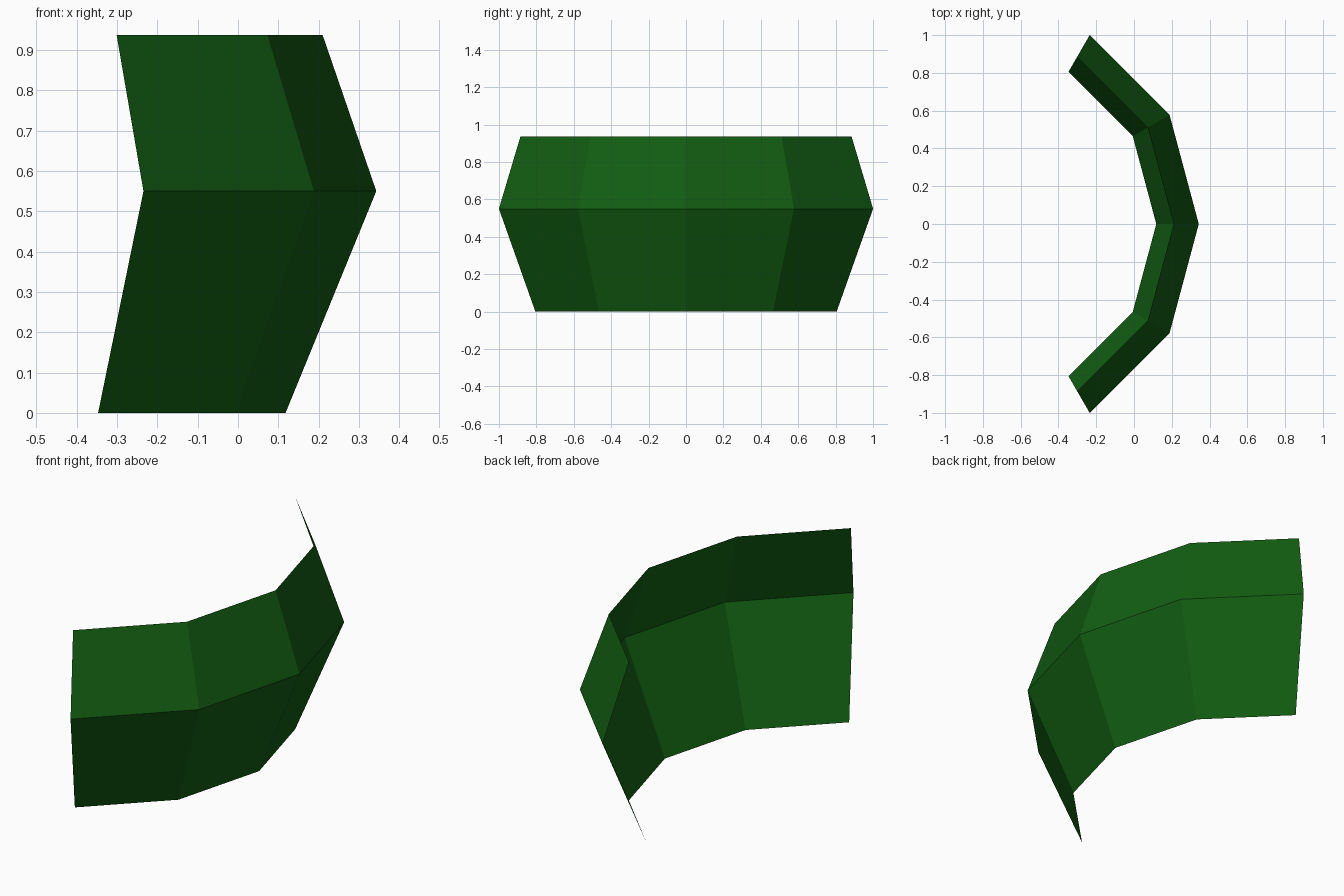
import bpy
import bmesh
from math import radians
from mathutils import Matrix, Vector

cube = bpy.data.objects.get("Cube")
if cube:
    bpy.data.objects.remove(cube, do_unlink=True)

# Single dark green finish
green = bpy.data.materials.new("dark_green")
green.use_nodes = True
color = (0.006, 0.11, 0.006, 1)
green.diffuse_color = color
green.node_tree.nodes["Principled BSDF"].inputs["Base Color"].default_value = color

# Curved panel: a bent profile (radius, height) swept a third of a turn
AXIS = Vector((-0.812, 0, 0))
PROFILE = [(0.93, 0), (1.155, 0.55), (1.022, 0.937)]
SWEEP = radians(120)

bm = bmesh.new()
start = Matrix.Rotation(-SWEEP / 2, 3, "Z")
verts = [bm.verts.new(AXIS + start @ Vector((r, 0, z))) for r, z in PROFILE]
edges = [bm.edges.new(pair) for pair in zip(verts, verts[1:])]
bmesh.ops.spin(bm, geom=verts + edges, cent=AXIS, axis=(0, 0, 1),
               angle=SWEEP, steps=4)

# Point every face away from the sweep axis
bm.normal_update()
for face in bm.faces:
    outward = face.calc_center_median() - AXIS
    outward.z = 0
    if face.normal.dot(outward) < 0:
        face.normal_flip()

mesh = bpy.data.meshes.new("curved_panel")
bm.to_mesh(mesh)
bm.free()
mesh.materials.append(green)
panel = bpy.data.objects.new("curved_panel", mesh)
bpy.context.collection.objects.link(panel)
